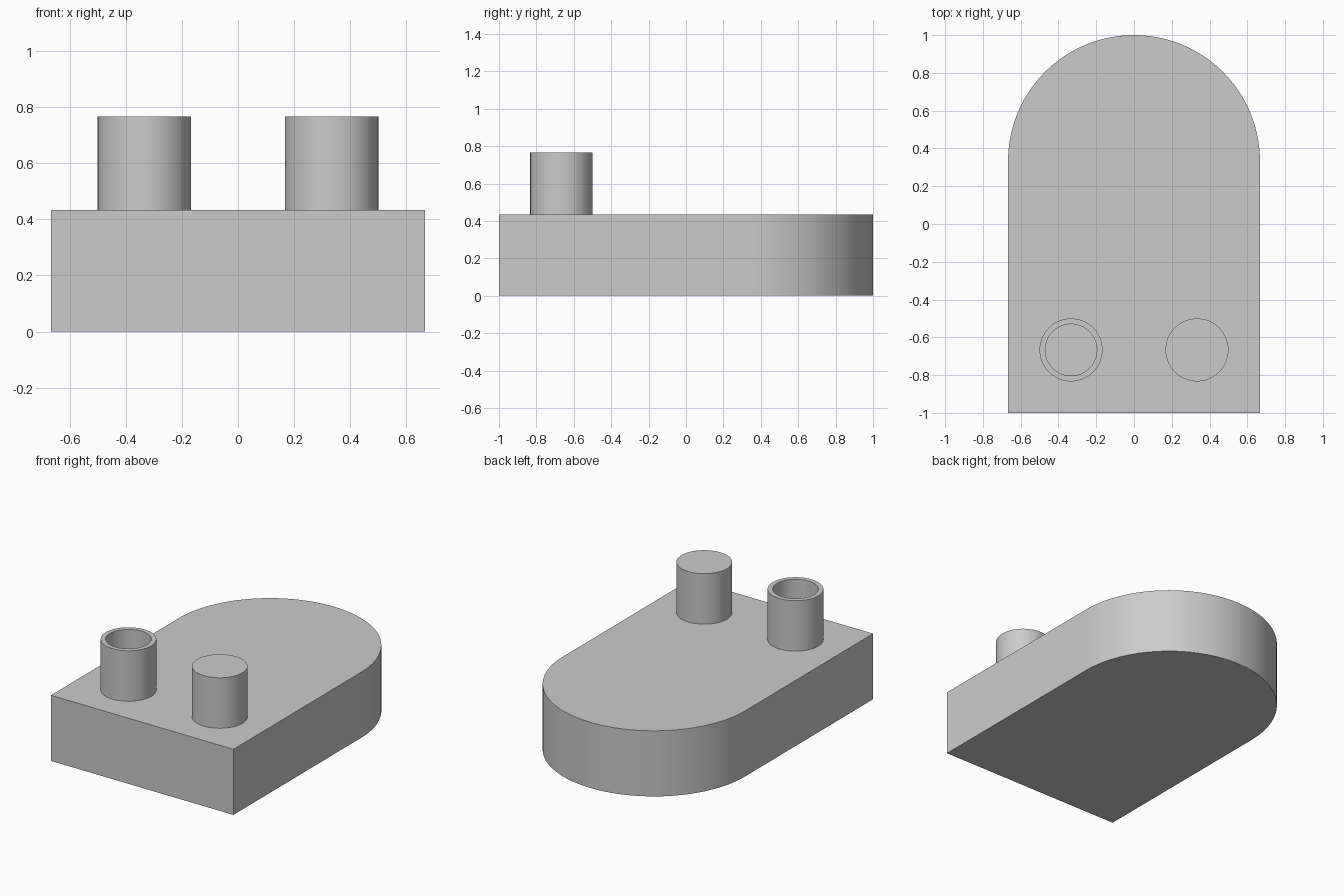
import bpy, bmesh
from math import pi, sin, cos, radians

if "Cube" in bpy.data.objects:
    bpy.data.objects.remove(bpy.data.objects["Cube"])

U = 1 / 3            # basic unit of the model
BASE_H = 1.3 * U     # base thickness
PEG_TOP = BASE_H + U
SEG = 96


def finish(name, bm):
    bmesh.ops.recalc_face_normals(bm, faces=bm.faces)
    mesh = bpy.data.meshes.new(name)
    bm.to_mesh(mesh)
    bm.free()
    ob = bpy.data.objects.new(name, mesh)
    bpy.context.collection.objects.link(ob)
    bpy.ops.object.select_all(action='DESELECT')
    ob.select_set(True)
    bpy.context.view_layer.objects.active = ob
    bpy.ops.object.shade_smooth_by_angle(angle=radians(30))
    return ob


def extrude(name, outline, z0, z1):
    bm = bmesh.new()
    face = bm.faces.new([bm.verts.new((x, y, z0)) for x, y in outline])
    new = bmesh.ops.extrude_face_region(bm, geom=[face], use_keep_orig=True)
    verts = [g for g in new['geom'] if isinstance(g, bmesh.types.BMVert)]
    bmesh.ops.translate(bm, verts=verts, vec=(0, 0, z1 - z0))
    return finish(name, bm)


def lathe(name, profile, x, y):
    bm = bmesh.new()
    verts = [bm.verts.new((r, 0, z)) for r, z in profile]
    edges = [bm.edges.new(pair) for pair in zip(verts, verts[1:])]
    bmesh.ops.spin(bm, geom=verts + edges, cent=(0, 0, 0), axis=(0, 0, 1),
                   angle=2 * pi, steps=64)
    bmesh.ops.remove_doubles(bm, verts=bm.verts, dist=1e-5)
    ob = finish(name, bm)
    ob.location = (x, y, 0)
    return ob


# Base plate: square front corners, half-round back
w = 2 * U
arc = [(w * cos(pi * i / SEG), U + w * sin(pi * i / SEG)) for i in range(SEG + 1)]
extrude("base_plate", [(-w, -1), (w, -1)] + arc, 0, BASE_H)

# Pegs: hollow on the left, solid on the right, both open onto the plate
R, R_IN = 0.5 * U, 0.41 * U
lathe("hollow_peg", [(R, BASE_H), (R, PEG_TOP), (R_IN, PEG_TOP), (R_IN, BASE_H)], -U, -2 * U)
lathe("solid_peg", [(R, BASE_H), (R, PEG_TOP), (0, PEG_TOP)], U, -2 * U)
